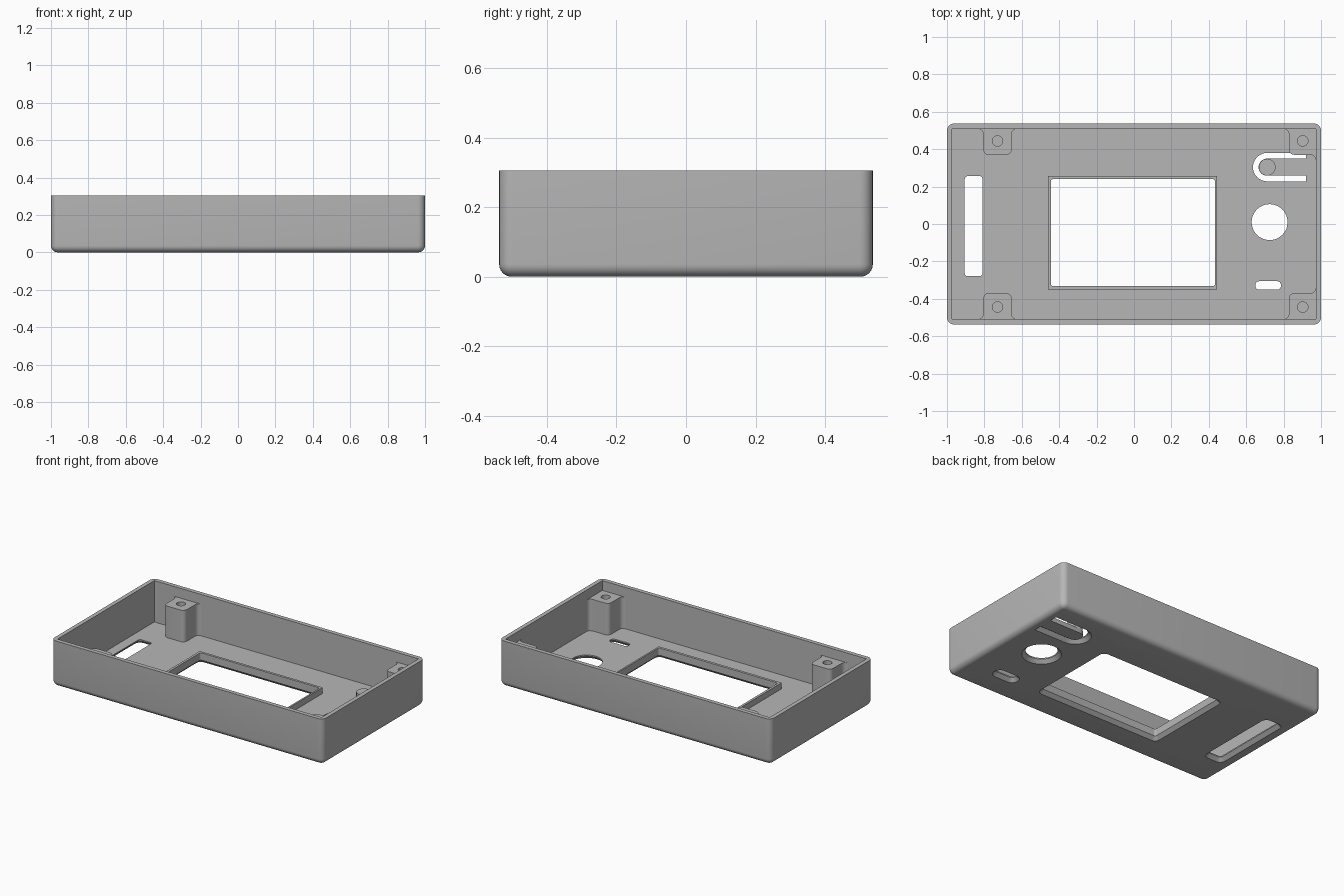
import bpy, bmesh
from math import sin, cos, pi, radians

cube = bpy.data.objects.get("Cube")
if cube:
    bpy.data.objects.remove(cube, do_unlink=True)

grey = bpy.data.materials.new("case grey")
grey.use_nodes = True
GREY = (0.47, 0.47, 0.47, 1)
grey.diffuse_color = GREY
grey.node_tree.nodes["Principled BSDF"].inputs["Base Color"].default_value = GREY

HX, HY, TOP = 1.0, 0.537, 0.305
WALL, FLOOR, FILLET = 0.028, 0.03, 0.036
IX, IY = HX - WALL, HY - WALL


def arc(cx, cy, r, a0, a1, n=6):
    angles = [radians(a0 + (a1 - a0) * i / n) for i in range(n + 1)]
    return [(cx + r * cos(a), cy + r * sin(a)) for a in angles]


def rounded(x0, x1, y0, y1, r, n=6):
    return (arc(x1 - r, y1 - r, r, 0, 90, n) + arc(x0 + r, y1 - r, r, 90, 180, n)
            + arc(x0 + r, y0 + r, r, 180, 270, n) + arc(x1 - r, y0 + r, r, 270, 360, n))


def rect(x0, x1, y0, y1):
    return [(x1, y1), (x0, y1), (x0, y0), (x1, y0)]


def loft(name, sections):
    """Solid through matching outlines, each given as (points, z)."""
    bm = bmesh.new()
    rings = [[bm.verts.new((x, y, z)) for x, y in pts] for pts, z in sections]
    n = len(rings[0])
    for low, high in zip(rings, rings[1:]):
        for i in range(n):
            j = (i + 1) % n
            bm.faces.new((low[i], low[j], high[j], high[i]))
    bm.faces.new(rings[0][::-1])
    bm.faces.new(rings[-1])
    bmesh.ops.recalc_face_normals(bm, faces=bm.faces)
    mesh = bpy.data.meshes.new(name)
    bm.to_mesh(mesh)
    bm.free()
    mesh.materials.append(grey)
    obj = bpy.data.objects.new(name, mesh)
    bpy.context.collection.objects.link(obj)
    return obj


def prism(name, pts, z0, z1):
    return loft(name, [(pts, z0), (pts, z1)])


def activate(obj):
    bpy.ops.object.select_all(action='DESELECT')
    obj.select_set(True)
    bpy.context.view_layer.objects.active = obj


def combine(target, tool, operation='DIFFERENCE'):
    mod = target.modifiers.new("combine", 'BOOLEAN')
    mod.solver = 'EXACT'
    mod.operation = operation
    mod.object = tool
    activate(target)
    bpy.ops.object.modifier_apply(modifier=mod.name)
    bpy.data.objects.remove(tool, do_unlink=True)


def smooth(obj):
    activate(obj)
    bpy.ops.object.shade_smooth_by_angle(angle=radians(30))


def cut_opening(outline, chamfer=0.022):
    """Cut through the floor, widening towards the underside."""
    combine(case, loft("opening_cutter", [
        (outline(chamfer + 0.005), -0.005), (outline(0), chamfer), (outline(0), 0.15)]))


# Tray with rounded lower edge
STEPS = 6
layers = []
for i in range(STEPS + 1):
    a = pi / 2 * i / STEPS
    d = FILLET * (1 - sin(a))
    layers.append((rounded(-HX + d, HX - d, -HY + d, HY - d, FILLET + 0.002 - d),
                   FILLET * (1 - cos(a))))
layers.append((rounded(-HX, HX, -HY, HY, FILLET + 0.002), TOP))
case = loft("case", layers)
combine(case, prism("cavity", rect(-IX, IX, -IY, IY), FLOOR, TOP + 0.1))

# Raised frame around the display window
combine(case, prism("window_frame", rect(-0.46, 0.444, -0.349, 0.256), 0.022, 0.07), 'UNION')


# Window, side slot and small slot: x0, x1, y0, y1, corner radius
for x0, x1, y0, y1, r in ((-0.444, 0.433, -0.332, 0.24, 0.012),
                          (-0.905, -0.81, -0.279, 0.256, 0.016),
                          (0.65, 0.785, -0.351, -0.306, 0.018)):
    cut_opening(lambda d: rounded(x0 - d, x1 + d, y0 - d, y1 + d, r + d))

# Round opening
cut_opening(lambda d: arc(0.725, 0.01, 0.096 + d, 0, 352.5, 47))

# U-shaped slot leaving a flexible tongue
BX, BY, R_IN, R_OUT, SLOT_END = 0.712, 0.304, 0.046, 0.076, 0.92


def u_slot(d):
    outer = arc(BX, BY, R_OUT + d, 90, 270, 16)
    inner = arc(BX, BY, R_IN, 270, 90, 16)
    end = SLOT_END + d
    return ([(end, BY + R_OUT + d)] + outer + [(end, BY - R_OUT - d), (end, BY - R_IN)]
            + inner + [(end, BY + R_IN)])


cut_opening(u_slot)
smooth(case)

# Button peg on the tongue tip
smooth(prism("button_peg", arc(BX, BY, R_IN - 0.001, 0, 348.75, 31), 0.004, 0.095))

# Screw posts blended into the walls
F, EDGE, BACK = 0.028, 0.37, IY + 0.01


def wall_post(cx, hw):
    return (arc(cx - hw - F, IY - F, F, 90, 0) + arc(cx - hw + F, EDGE + F, F, 180, 270)
            + arc(cx + hw - F, EDGE + F, F, 270, 360) + arc(cx + hw + F, IY - F, F, 180, 90)
            + [(cx + hw + F, BACK), (cx - hw - F, BACK)])


def corner_post(x):
    return (arc(x - F, IY - F, F, 90, 0) + arc(x + F, EDGE + F, F, 180, 270)
            + arc(IX - F, EDGE - F, F, 90, 0)
            + [(IX + 0.01, EDGE - F), (IX + 0.01, BACK), (x - F, BACK)])


for label, hole_x, outline in (("right", -0.73, wall_post(-0.73, 0.076)),
                               ("left", 0.902, corner_post(0.828))):
    for end, side in (("back", 1), ("front", -1)):
        post = prism(f"{end}_{label}_screw_post", [(x, y * side) for x, y in outline], 0.024, 0.24)
        combine(post, prism("screw_hole", arc(hole_x, 0.444 * side, 0.028, 0, 345, 23), 0.08, 0.3))
        smooth(post)
